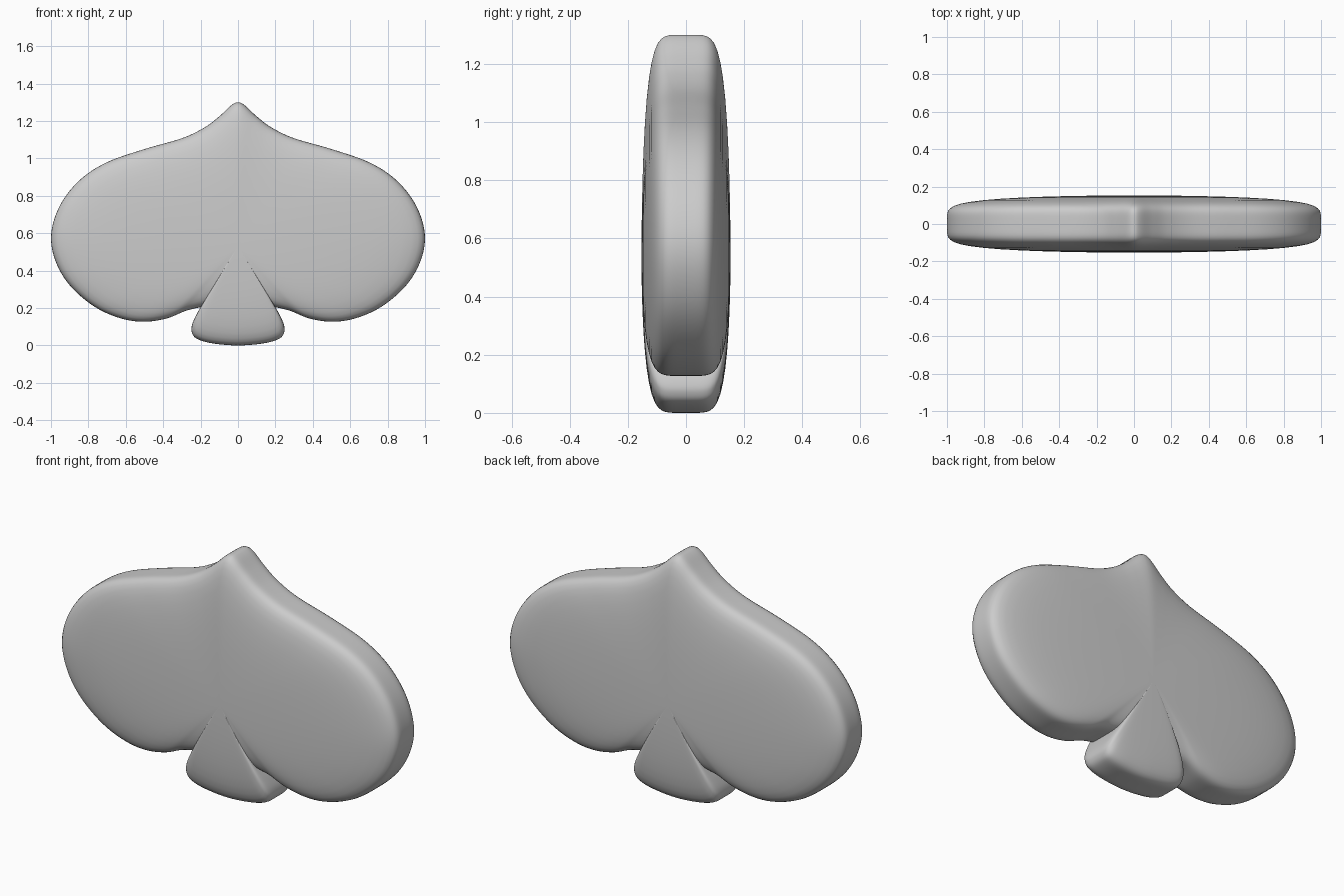
import bpy, bmesh, math
from mathutils import Vector

cube = bpy.data.objects.get("Cube")
if cube:
    bpy.data.objects.remove(cube, do_unlink=True)

CENTRE = Vector((0.0, 0.53))   # hub that the puffed surface swells towards (x, z)
HALF_THICK = 0.153
FULLNESS = 5.7                 # how boxy the puffed cross-section is
LEVELS = 16                    # rings from the rim to each face centre
STEPS = 6                      # samples per outline span

# Right half outlines, (x, z)
leaf = [(0, 1.3), (0.035, 1.285), (0.1, 1.225), (0.18, 1.165), (0.3, 1.108),
        (0.5, 1.05), (0.7, 0.98), (0.84, 0.89), (0.94, 0.77), (0.992, 0.64),
        (0.995, 0.52), (0.95, 0.395), (0.87, 0.29), (0.75, 0.197),
        (0.62, 0.143), (0.5, 0.127), (0.38, 0.145), (0.28, 0.185), (0.2, 0.205)]
stem = [(0.2, 0.205), (0.225, 0.16), (0.246, 0.11), (0.247, 0.07),
        (0.22, 0.036), (0.14, 0.012), (0, 0)]


def mirrored(points):
    return [(-x, z) for x, z in points]


def smooth_path(points):
    """Catmull-Rom samples along an open path, last point left out."""
    p = [Vector(q) for q in points]
    p = [2 * p[0] - p[1]] + p + [2 * p[-1] - p[-2]]
    path = []
    for a, b, c, d in zip(p, p[1:], p[2:], p[3:]):
        for k in range(STEPS):
            t = k / STEPS
            path.append(0.5 * (2 * b + (c - a) * t + (2 * a - 5 * b + 4 * c - d) * t ** 2
                               + (3 * b - a - 3 * c + d) * t ** 3))
    return path


# Leaf runs notch to notch over the tip, stem closes the loop underneath
outline = smooth_path(mirrored(leaf[:0:-1]) + leaf) + smooth_path(stem + mirrored(stem[-2::-1]))

# Puffed body: the outline shrinks towards the hub as it rises to each face
bm = bmesh.new()
rings = []
for i in range(1 - LEVELS, LEVELS):
    u = math.sin(i / LEVELS * math.pi / 2)
    scale = math.sqrt(1 - abs(u) ** FULLNESS)
    ring = []
    for p in outline:
        q = CENTRE + (p - CENTRE) * scale
        ring.append(bm.verts.new((q.x, u * HALF_THICK, q.y)))
    rings.append(ring)

count = len(outline)
for low, high in zip(rings, rings[1:]):
    for j in range(count):
        k = (j + 1) % count
        bm.faces.new((low[j], low[k], high[k], high[j]))
for ring, side in ((rings[0], -1), (rings[-1], 1)):
    pole = bm.verts.new((CENTRE.x, side * HALF_THICK, CENTRE.y))
    for j in range(count):
        bm.faces.new((ring[j], ring[(j + 1) % count], pole))
bmesh.ops.recalc_face_normals(bm, faces=bm.faces)

mesh = bpy.data.meshes.new("spade_body")
bm.to_mesh(mesh)
bm.free()
body = bpy.data.objects.new("spade_body", mesh)
bpy.context.collection.objects.link(body)

# Plain grey
grey = bpy.data.materials.new("light_grey")
grey.use_nodes = True
colour = (0.6, 0.6, 0.6, 1)
grey.diffuse_color = colour
grey.node_tree.nodes["Principled BSDF"].inputs["Base Color"].default_value = colour
mesh.materials.append(grey)

bpy.ops.object.select_all(action="DESELECT")
body.select_set(True)
bpy.context.view_layer.objects.active = body
bpy.ops.object.shade_smooth_by_angle(angle=math.radians(60))
